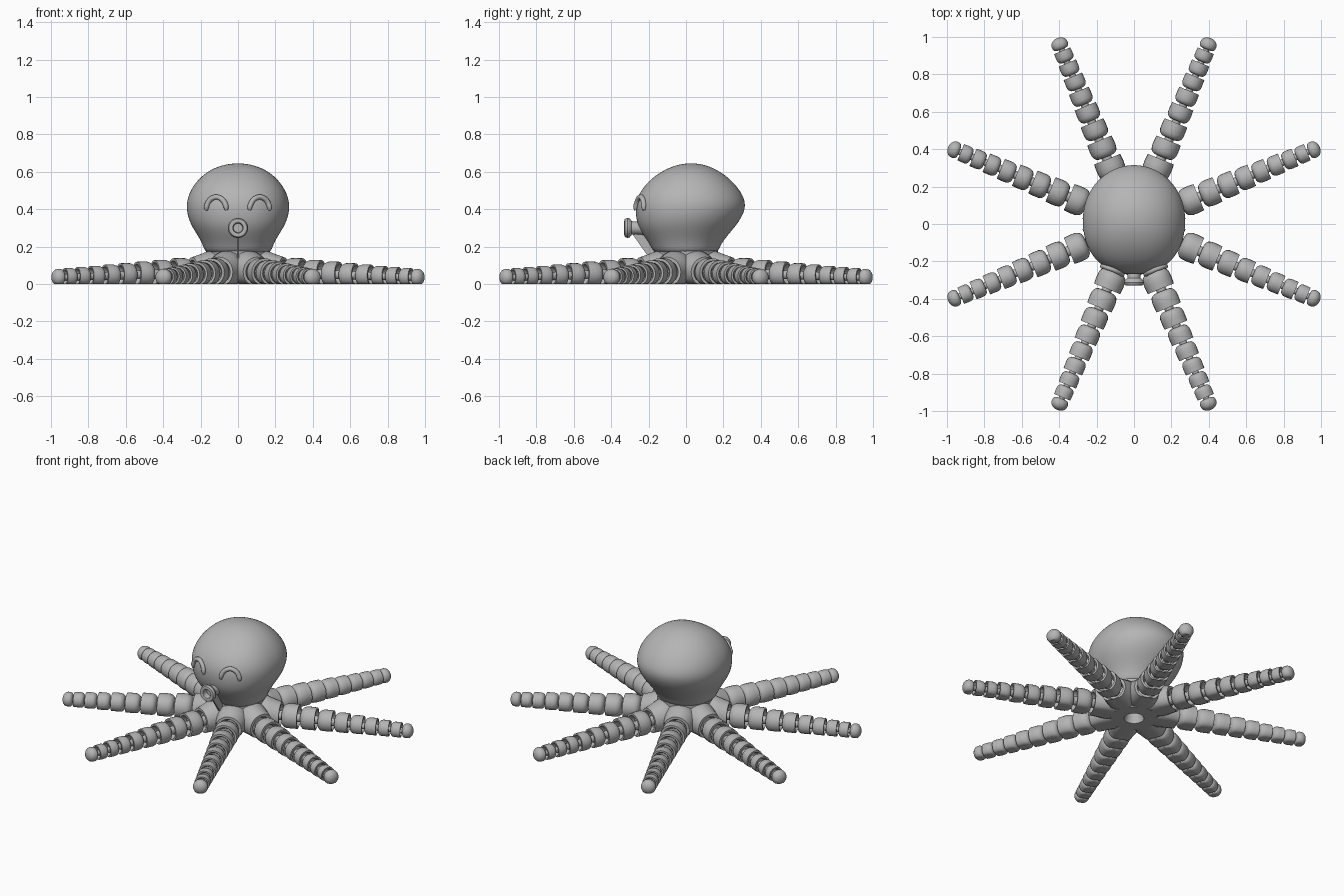
import bpy, bmesh
from math import sin, cos, pi, radians, copysign
from mathutils import Matrix

cube = bpy.data.objects.get("Cube")
if cube:
    bpy.data.objects.remove(cube)

GREY = (0.46, 0.46, 0.46, 1)
grey = bpy.data.materials.new("soft grey")
grey.use_nodes = True
grey.diffuse_color = GREY
grey.node_tree.nodes["Principled BSDF"].inputs["Base Color"].default_value = GREY


def loft(bm, rings):
    """Skin a list of equal-length point rings and cap both ends."""
    loops = [[bm.verts.new(p) for p in ring] for ring in rings]
    for a, b in zip(loops, loops[1:]):
        for i in range(len(a)):
            j = (i + 1) % len(a)
            bm.faces.new((a[i], a[j], b[j], b[i]))
    bm.faces.new(loops[0][::-1])
    bm.faces.new(loops[-1])


def make(name, bm, angle=40):
    bmesh.ops.recalc_face_normals(bm, faces=bm.faces)
    mesh = bpy.data.meshes.new(name)
    bm.to_mesh(mesh)
    bm.free()
    mesh.materials.append(grey)
    obj = bpy.data.objects.new(name, mesh)
    bpy.context.collection.objects.link(obj)
    bpy.ops.object.select_all(action='DESELECT')
    obj.select_set(True)
    bpy.context.view_layer.objects.active = obj
    bpy.ops.object.shade_smooth_by_angle(angle=radians(angle))
    return obj


def revolve(name, profile, n=48, matrix=Matrix()):
    bm = bmesh.new()
    loft(bm, [[(r * cos(2 * pi * i / n), r * sin(2 * pi * i / n), z)
               for i in range(n)] for r, z in profile])
    bm.transform(matrix)
    return make(name, bm)


# Head: z, half width, front y, back y; the face is slightly flattened
HEAD = [(0.15, 0.17, -0.165, 0.165), (0.2, 0.185, -0.185, 0.18),
        (0.25, 0.21, -0.22, 0.215), (0.3, 0.243, -0.253, 0.258),
        (0.35, 0.267, -0.268, 0.296), (0.41, 0.278, -0.272, 0.321),
        (0.46, 0.271, -0.262, 0.312), (0.51, 0.25, -0.235, 0.283),
        (0.56, 0.213, -0.19, 0.238), (0.605, 0.16, -0.128, 0.178),
        (0.635, 0.09, -0.058, 0.11), (0.645, 0.03, 0.0, 0.055)]
POWER = 2.25


def head_ring(z, rx, front, back, n=32):
    yc, ry = (front + back) / 2, (back - front) / 2
    ring = []
    for i in range(n):
        c, s = cos(2 * pi * i / n), sin(2 * pi * i / n)
        e = 2 / POWER if s < 0 else 1
        ring.append((rx * copysign(abs(c) ** e, c),
                     yc + ry * copysign(abs(s) ** e, s), z))
    return ring


def face_y(x, z):
    """Depth of the face at a given x and z."""
    for a, b in zip(HEAD, HEAD[1:]):
        if a[0] <= z <= b[0]:
            t = (z - a[0]) / (b[0] - a[0])
            rx, f, k = (p + t * (q - p) for p, q in zip(a[1:], b[1:]))
            depth = (1 - abs(x / rx) ** POWER) ** (1 / POWER)
            return (f + k) / 2 - (k - f) / 2 * depth


bm = bmesh.new()
loft(bm, [head_ring(*row) for row in HEAD])
head = make("head", bm, 180)
sub = head.modifiers.new("smooth", 'SUBSURF')
sub.levels = sub.render_levels = 2

# Base: short flared neck with a recessed hole underneath
revolve("base", [(0.17, 0.2), (0.172, 0.14), (0.155, 0.05), (0.14, 0),
                 (0.06, 0), (0.045, 0.07)])

# Smiling closed eyes: raised arches that follow the face
for side, label in ((1, "left"), (-1, "right")):
    curve = bpy.data.curves.new(label + "_eye", 'CURVE')
    curve.dimensions = '3D'
    curve.bevel_depth = 0.014
    curve.bevel_resolution = 3
    curve.use_fill_caps = True
    spline = curve.splines.new('POLY')
    steps = 24
    spline.points.add(steps)
    for i, p in enumerate(spline.points):
        a = pi * i / steps
        x, z = side * 0.116 + 0.054 * cos(a), 0.395 + 0.07 * sin(a)
        p.co = (x, face_y(x, z) - 0.002, z, 1)
        p.radius = 0.6 + 0.4 * min(1, 4 * sin(a))
    curve.materials.append(grey)
    bpy.context.collection.objects.link(
        bpy.data.objects.new(label + "_eye", curve))

# Mouth: trumpet pointing forward, held by a thin rib below
revolve("mouth", [(0.04, 0.2), (0.034, 0.27), (0.036, 0.29), (0.05, 0.3),
                  (0.054, 0.313), (0.048, 0.327), (0.038, 0.33),
                  (0.028, 0.326), (0.024, 0.29)], 32,
        Matrix.Translation((0, 0, 0.3)) @ Matrix.Rotation(pi / 2, 4, 'X'))
bm = bmesh.new()
loft(bm, [[(x, -0.285, 0.265), (x, -0.19, 0.13), (x, -0.15, 0.16),
           (x, -0.2, 0.29)] for x in (-0.006, 0.006)])
make("mouth_rib", bm)


# Arms: barrel segments with hollow outer ends, joined by narrow links
def arm_ring(x, r, scale=1, n=24):
    return [(x, r * scale * cos(2 * pi * i / n),
             max(0, r * (0.8 + scale * sin(2 * pi * i / n))))
            for i in range(n)]


def arm_radius(x):
    return 0.044 + 0.036 * ((1.075 - x) / 0.8) ** 1.1


bm = bmesh.new()
loft(bm, [arm_ring(0.11, 0.1, 0.85), arm_ring(0.16, 0.1),
          arm_ring(0.21, 0.09), arm_ring(0.265, 0.08),
          arm_ring(0.265, 0.08, 0.8), arm_ring(0.235, 0.08, 0.6)])
BARREL = [(0.04, 0.55), (0.08, 0.74), (0.18, 0.9), (0.34, 0.99), (0.6, 1),
          (0.92, 0.98), (0.92, 0.8), (0.62, 0.55)]
TIP = [(0.04, 0.55), (0.08, 0.74), (0.16, 0.9), (0.3, 1), (0.55, 1),
       (0.75, 0.88), (0.9, 0.62), (0.97, 0.35), (1, 0.08)]
count, start = 9, 0.27
for k in range(count):
    length = 0.114 - 0.0062 * k
    if k == count - 1:
        length = 1.075 - start
    r = arm_radius(start + length / 2)
    shape = TIP if k == count - 1 else BARREL
    loft(bm, [arm_ring(start + t * length, r, s) for t, s in shape])
    loft(bm, [arm_ring(start + d * length, r, 0.38, 12) for d in (-0.45, 0.3)])
    start += length
first = make("arm_1", bm)
first.rotation_euler.z = radians(22.5)
for k in range(1, 8):
    arm = bpy.data.objects.new("arm_%d" % (k + 1), first.data)
    arm.rotation_euler.z = radians(22.5 + 45 * k)
    bpy.context.collection.objects.link(arm)
